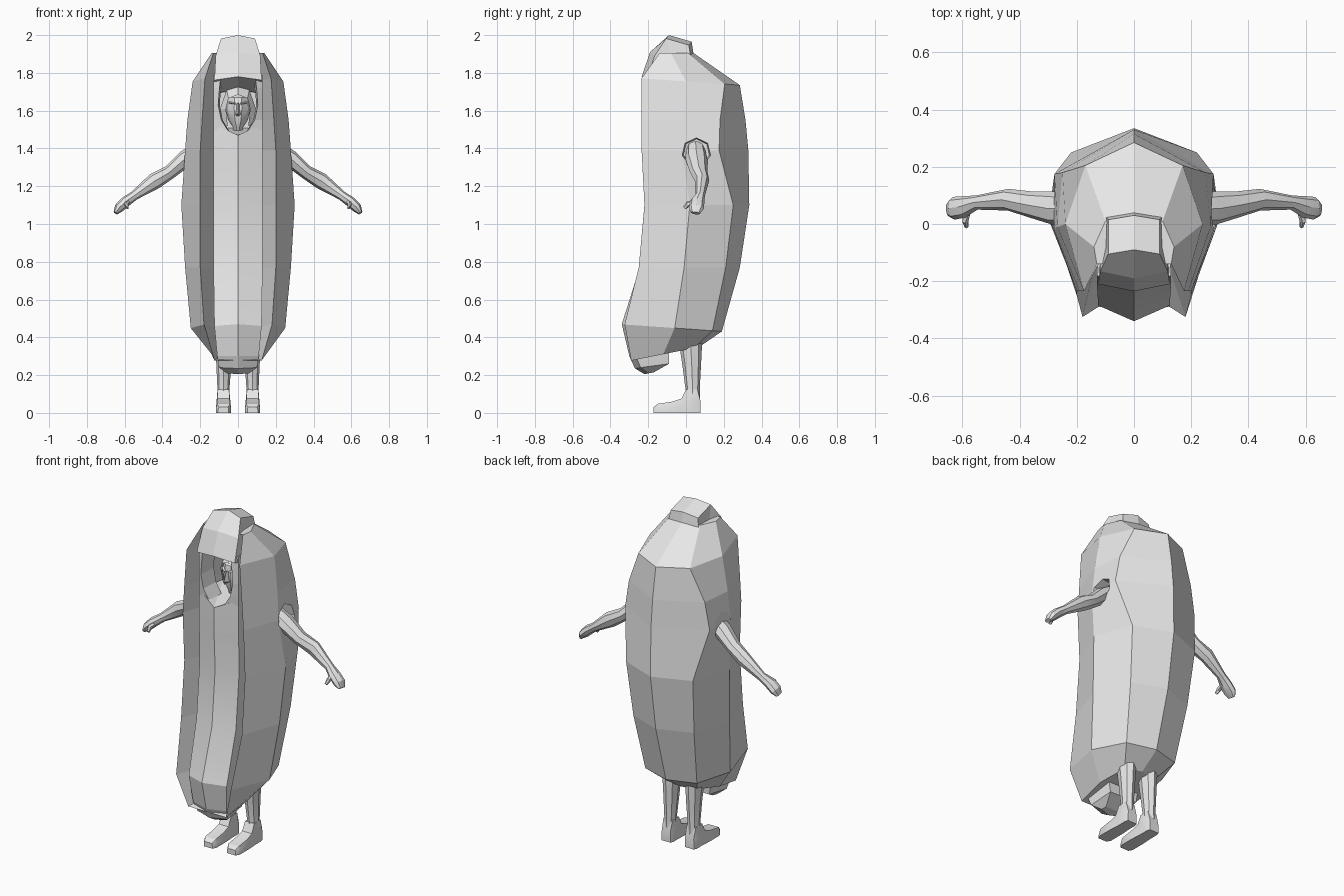
import bpy, bmesh, math
from mathutils import Vector

grey = bpy.data.materials.new("light_grey")
grey.diffuse_color = (0.8, 0.8, 0.8, 1)


def finish(name, bm, angle=20):
    bmesh.ops.recalc_face_normals(bm, faces=bm.faces)
    me = bpy.data.meshes.new(name)
    bm.to_mesh(me)
    bm.free()
    me.materials.append(grey)
    me.polygons.foreach_set("use_smooth", [angle > 0] * len(me.polygons))
    if angle:
        me.set_sharp_from_angle(angle=math.radians(angle))
    ob = bpy.data.objects.new(name, me)
    bpy.context.collection.objects.link(ob)
    return ob


def loft(name, rings, angle=20):
    """Skin closed rings of equal length and cap both ends."""
    bm = bmesh.new()
    vs = [[bm.verts.new(p) for p in r] for r in rings]
    for a, b in zip(vs, vs[1:]):
        for i in range(len(a)):
            j = (i + 1) % len(a)
            bm.faces.new((a[i], a[j], b[j], b[i]))
    for cap in (vs[0], vs[-1]):
        bmesh.ops.triangulate(bm, faces=[bm.faces.new(cap)])
    return finish(name, bm, angle)


def tube(path, sides=8):
    """Rings along a path of (x, y, z, radius across y, radius in the xz plane)."""
    rings = []
    for i, (x, y, z, ry, rn) in enumerate(path):
        a, b = path[max(i - 1, 0)], path[min(i + 1, len(path) - 1)]
        d = Vector(b[:3]) - Vector(a[:3])
        n = Vector((d.z, 0, -d.x)).normalized()
        t = d.normalized().cross(n)
        rings.append([Vector((x, y, z)) + t * ry * math.cos(k * math.tau / sides)
                      + n * rn * math.sin(k * math.tau / sides) for k in range(sides)])
    return rings


def flip(rings, s):
    return [[(p[0] * s, p[1], p[2]) for p in r] for r in rings]


# Bun: half sections (height, tilt, inner channel, lip, side, back side, back centre)
sections = [
    (0.335, 0.20, (.08, -.15), (.125, -.29), (.14, -.12), (.10, .04), .07),
    (0.445, -0.07, (.10, -.08), (.18, -.325), (.25, -.06), (.17, .14), .19),
    (0.77, 0, (.11, -.02), (.20, -.25), (.28, -.01), (.20, .21), .285),
    (1.10, 0, (.11, 0), (.20, -.22), (.30, .02), (.22, .25), .335),
    (1.39, 0, (.12, .02), (.20, -.235), (.28, -.02), (.278, .175), .33),
    (1.55, 0, (.115, .02), (.19, -.235), (.268, -.01), (.25, .18), .315),
    (1.755, -0.07, (.11, .01), (.175, -.235), (.24, 0), (.17, .205), .285),
    (1.905, 0, (.08, -.06), (.13, -.14), (.14, -.08), (.10, .01), .04),
]
bun_rings = []
for z, tilt, *half, back in sections:
    ring = half + [(0, back)] + [(-x, y) for x, y in reversed(half)]
    bun_rings.append([(x, y, z + tilt * y) for x, y in ring])
bun = loft("bun", bun_rings, 0)

# Arm holes cut into the bun sides
for s in (-1, 1):
    bm = bmesh.new()
    bmesh.ops.create_cone(bm, cap_ends=True, segments=7, radius1=.07, radius2=.09, depth=.2)
    for v in bm.verts:
        v.co = (s * (.31 + v.co.z), .055 + v.co.x, 1.38 + v.co.y)
    cutter = finish("arm_hole_cutter", bm, 0)
    cutter.hide_render = True
    cutter.hide_viewport = True
    m = bun.modifiers.new("arm_hole", 'BOOLEAN')
    m.operation = 'DIFFERENCE'
    m.object = cutter

# Sausage: (centre z, y), (edge x, z, y), (back z, y)
sausage = [
    ((.205, -.22), (.06, .21, -.20), (.215, -.17)),
    ((.235, -.27), (.10, .24, -.24), (.26, -.09)),
    ((.30, -.30), (.11, .30, -.265), (.31, -.09)),
    ((.47, -.34), (.125, .46, -.285), (.46, -.06)),
    ((.77, -.245), (.13, .77, -.205), (.77, 0)),
    ((1.10, -.215), (.13, 1.10, -.175), (1.10, .01)),
    ((1.30, -.225), (.13, 1.31, -.18), (1.30, .03)),
    ((1.47, -.225), (.13, 1.53, -.18), (1.51, .03)),
]
loft("sausage", [[(-ex, ey, ez), (0, cy, cz), (ex, ey, ez), (ex * .9, by, bz), (-ex * .9, by, bz)]
                 for (cz, cy), (ex, ez, ey), (bz, by) in sausage], 12)

# Rim panels beside the face opening: (height, inner edge)
rim = [(1.49, .05), (1.55, .088), (1.63, .105), (1.72, .098), (1.79, .09)]
for s in (-1, 1):
    loft("face_opening_rim", flip([[(.13, -.18, z), (x, -.2, z), (x * .92, -.09, z), (.125, -.09, z)]
                                   for z, x in rim], s), 0)

# Hood: side profile carried across three columns
hood = [(-.235, 1.78, .125), (-.19, 1.91, .118), (-.09, 2.0, .09), (.03, 1.965, .09),
        (.04, 1.90, .10), (0, 1.71, .12)]
loft("hood", [[(s * w, y + abs(s) * (.025 if y < -.1 else -.015), z - abs(s) * .018)
               for y, z, w in hood] for s in (-1, 0, 1)], 0)

# Head, nose, brow and hair
head_levels = [(1.44, .035, .04, 0), (1.51, .026, .045, -.035), (1.55, .052, .075, -.02),
               (1.61, .066, .088, -.02), (1.67, .06, .085, -.01), (1.71, .03, .045, .01)]
loft("head", [[(rx * math.cos(k * math.tau / 10), y + ry * math.sin(k * math.tau / 10), z)
               for k in range(10)] for z, rx, ry, y in head_levels], 30)
loft("nose", [[(-.006, -.10, 1.64), (.006, -.10, 1.64), (0, -.112, 1.64)],
              [(-.013, -.10, 1.58), (.013, -.10, 1.58), (0, -.135, 1.585)],
              [(-.01, -.09, 1.57), (.01, -.09, 1.57), (0, -.108, 1.572)]])
for s in (-1, 1):
    loft("brow", flip([[(.012, -.10, 1.632), (.012, -.113, 1.636), (.012, -.10, 1.642)],
                       [(.048, -.07, 1.638), (.048, -.085, 1.642), (.048, -.07, 1.648)]], s))
    loft("hair", flip([[(0, -.095, 1.685), (0, -.05, 1.725), (0, .05, 1.725)],
                       [(.05, -.08, 1.665), (.06, -.03, 1.71), (.05, .06, 1.70)],
                       [(.064, -.06, 1.61), (.095, -.03, 1.61), (.08, .06, 1.62)],
                       [(.055, -.045, 1.52), (.085, -.02, 1.52), (.07, .05, 1.53)]], s))

# Limbs, mirrored
arm = [(.19, .05, 1.40, .05, .045), (.28, .055, 1.345, .058, .045), (.36, .068, 1.275, .046, .037),
       (.44, .085, 1.228, .038, .044), (.55, .075, 1.15, .025, .025), (.595, .06, 1.118, .038, .028),
       (.63, .055, 1.085, .04, .026), (.648, .05, 1.058, .025, .012)]
thumb = [(.585, .045, 1.115, .016, .014), (.59, .01, 1.105, .015, .012), (.585, -.008, 1.085, .01, .007)]
leg = [(.075, .02, .50, .062, .046), (.075, .025, .36, .06, .046), (.075, .03, .26, .05, .04),
       (.077, .035, .13, .038, .032), (.077, .035, .08, .04, .034)]
# Foot sections: (y, half width, top half width, top height)
foot = [(-.172, .028, .024, .03), (-.15, .04, .034, .048), (-.07, .04, .034, .06),
        (-.025, .038, .032, .075), (.0, .036, .03, .125), (.06, .036, .03, .125), (.078, .03, .028, .06)]
for s, side in ((-1, "left"), (1, "right")):
    loft(side + "_arm", flip(tube(arm), s), 30)
    loft(side + "_thumb", flip(tube(thumb, 6), s), 30)
    loft(side + "_leg", flip(tube(leg), s), 30)
    loft(side + "_foot", flip([[(.077 - w, y, 0), (.077 + w, y, 0), (.077 + w, y, h * .55),
                                (.077 + t, y, h), (.077 - t, y, h), (.077 - w, y, h * .55)]
                               for y, w, t, h in foot], s), 30)
